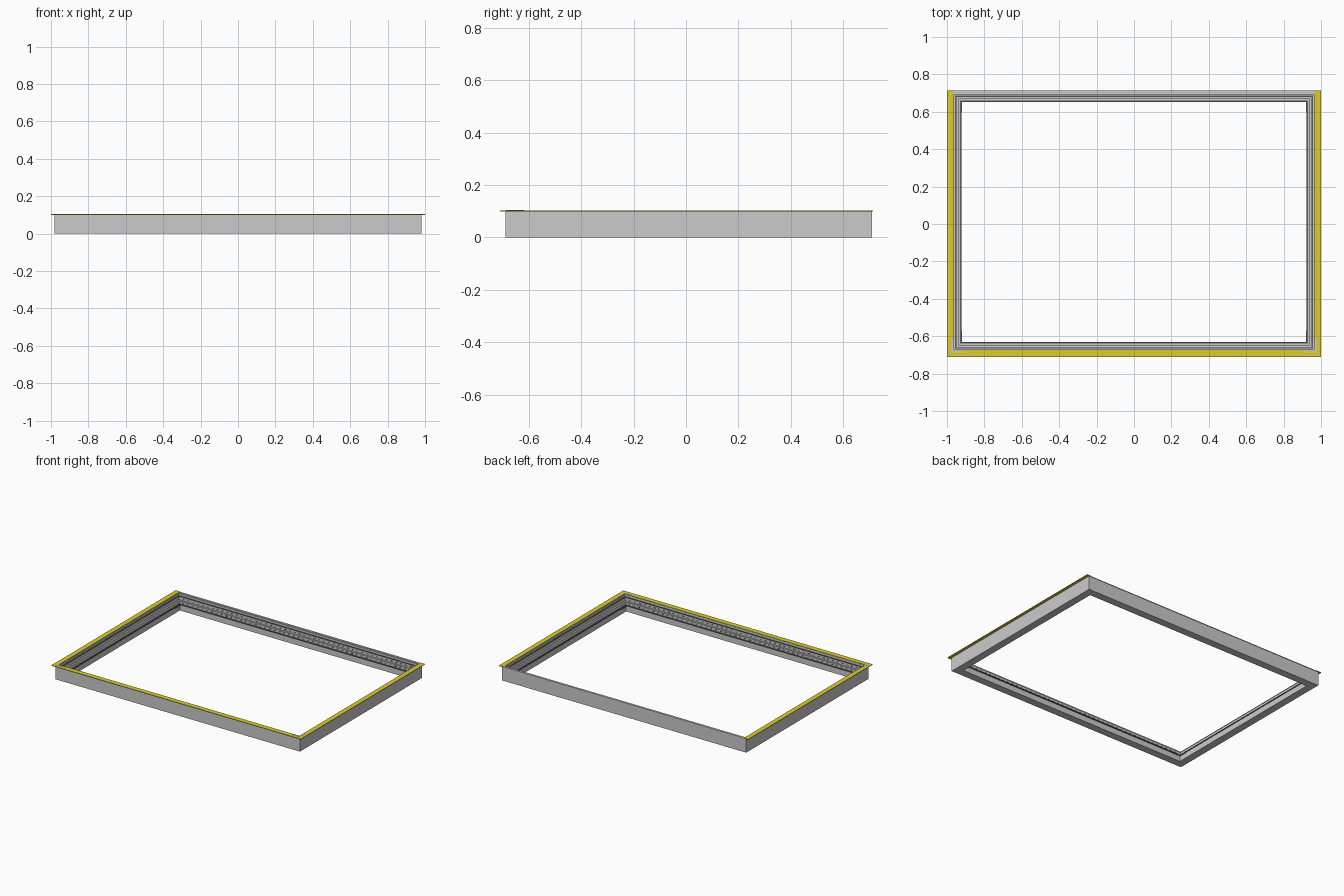
import bpy, bmesh

if "Cube" in bpy.data.objects:
    bpy.data.objects.remove(bpy.data.objects["Cube"])

X0, X1, Y0, Y1 = -0.98, 0.98, -0.69, 0.71


def material(name, color):
    m = bpy.data.materials.new(name)
    m.diffuse_color = color
    m.use_nodes = True
    m.node_tree.nodes["Principled BSDF"].inputs["Base Color"].default_value = m.diffuse_color
    return m


def add_object(name, bm, mat=None):
    bmesh.ops.recalc_face_normals(bm, faces=bm.faces)
    me = bpy.data.meshes.new(name)
    bm.to_mesh(me)
    bm.free()
    ob = bpy.data.objects.new(name, me)
    bpy.context.collection.objects.link(ob)
    if mat:
        me.materials.append(mat)
    return ob


def ring(name, profile, mat=None):
    """Sweep a closed (inset, height) profile round the rectangle with mitred corners."""
    bm = bmesh.new()
    loops = []
    for d, z in profile:
        corners = [(X0 + d, Y0 + d), (X1 - d, Y0 + d), (X1 - d, Y1 - d), (X0 + d, Y1 - d)]
        loops.append([bm.verts.new((x, y, z)) for x, y in corners])
    n = len(loops)
    for i in range(n):
        a, b = loops[i], loops[(i + 1) % n]
        for k in range(4):
            m = (k + 1) % 4
            bm.faces.new((a[k], a[m], b[m], b[k]))
    return add_object(name, bm, mat)


def boxes(name, bounds, mat=None):
    """One object made of boxes given as (x0, x1, y0, y1, z0, z1)."""
    bm = bmesh.new()
    for x0, x1, y0, y1, z0, z1 in bounds:
        vs = bmesh.ops.create_cube(bm, size=1)["verts"]
        for v in vs:
            v.co.x = x1 if v.co.x > 0 else x0
            v.co.y = y1 if v.co.y > 0 else y0
            v.co.z = z1 if v.co.z > 0 else z0
    return add_object(name, bm, mat)


def mirrored(bounds):
    return bounds + [(-b[1], -b[0]) + b[2:] for b in bounds]


yellow = material("yellow", (0.72, 0.6, 0.03, 1))
green = material("green", (0.15, 0.6, 0.2, 1))
dark = material("dark_grey", (0.12, 0.12, 0.12, 1))

# Stepped main frame
ring("stepped_frame", [
    (0, 0), (0.055, 0), (0.055, 0.04), (0.042, 0.04), (0.042, 0.062),
    (0.03, 0.062), (0.03, 0.085), (0.018, 0.085), (0.018, 0.1), (0, 0.1)])

# Dark sealing strips on the inner lip and upper step
ring("inner_seal", [(0.05, 0.04), (0.058, 0.04), (0.058, 0.046), (0.05, 0.046)], dark)
ring("upper_seal", [(0.024, 0.085), (0.028, 0.085), (0.028, 0.089), (0.024, 0.089)], dark)

# Yellow flange on the left, right and front
boxes("yellow_flange", mirrored([(0.964, 1.0, -0.71, 0.715, 0.1, 0.104)])
      + [(-0.964, 0.964, -0.71, -0.673, 0.1, 0.104)], yellow)

# Plain cap along the back
boxes("back_cap", [(-0.964, 0.964, 0.698, 0.713, 0.1, 0.103)])

# Rows of small slots along the front and back rails
slots = []
for i in range(48):
    x = -0.91 + i * 1.82 / 47
    for d, z in ((0.03, 0.073), (0.042, 0.051)):
        slots.append((x - 0.008, x + 0.008, Y1 - d - 0.001, Y1 - d + 0.002, z - 0.003, z + 0.003))
        slots.append((x - 0.008, x + 0.008, Y0 + d - 0.002, Y0 + d + 0.001, z - 0.003, z + 0.003))
boxes("rail_slots", slots, dark)

# L-shaped corner plates at the front
boxes("front_corner_plates", mirrored([
    (0.905, 0.975, -0.688, -0.678, 0.1, 0.105),
    (0.965, 0.975, -0.678, -0.618, 0.1, 0.105),
    (0.86, 0.925, -0.642, -0.634, 0.036, 0.042)]))

# Green corner clips on the side rails
boxes("green_clips", mirrored([
    (0.919, 0.925, 0.6, 0.655, 0.036, 0.042),
    (0.919, 0.925, -0.63, -0.57, 0.036, 0.042)]), green)
